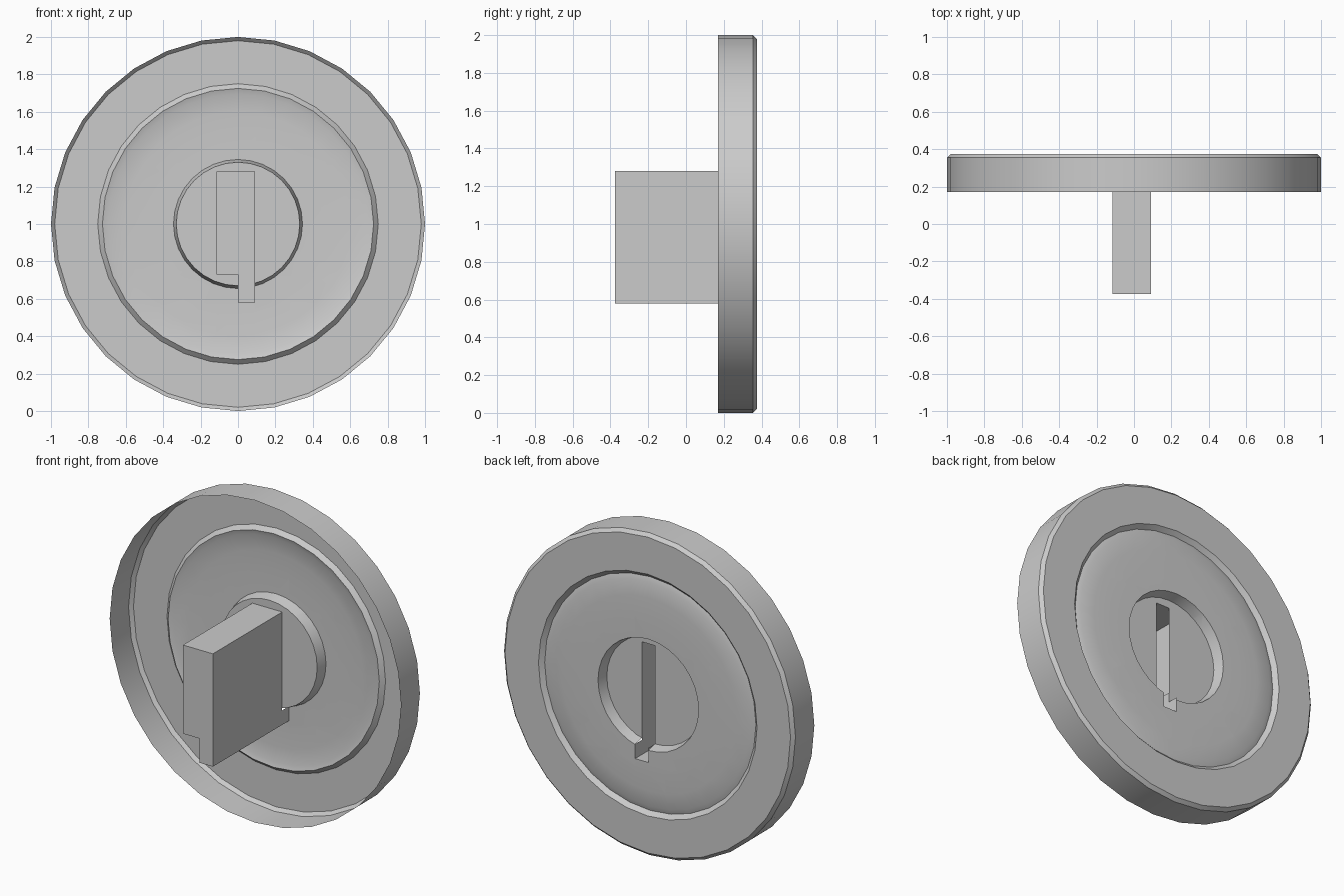
import bpy, bmesh, math

cube = bpy.data.objects.get("Cube")
if cube:
    bpy.data.objects.remove(cube, do_unlink=True)

grey = bpy.data.materials.new("plain_grey")
grey.use_nodes = True
COLOUR = (0.6, 0.6, 0.6, 1)
grey.diffuse_color = COLOUR
grey.node_tree.nodes["Principled BSDF"].inputs["Base Color"].default_value = COLOUR

SEGMENTS = 32
CENTRE_Z = 1.0
FLOOR_Y, DISH_Y, FRONT_Y = 0.305, 0.37, -0.375
LEFT, STEP, RIGHT = -0.115, 0.0, 0.09
TOP, SHOULDER, TIP = 1.28, 0.73, 0.58
HUB_EDGE = 0.67


def finish(bm, name, smooth_angle=None):
    mesh = bpy.data.meshes.new(name)
    bm.to_mesh(mesh)
    bm.free()
    mesh.materials.append(grey)
    obj = bpy.data.objects.new(name, mesh)
    bpy.context.collection.objects.link(obj)
    if smooth_angle:
        bpy.ops.object.select_all(action='DESELECT')
        obj.select_set(True)
        bpy.context.view_layer.objects.active = obj
        bpy.ops.object.shade_smooth_by_angle(angle=math.radians(smooth_angle))
    return obj


def in_keyhole(p):
    upper = LEFT < p.x < RIGHT and SHOULDER < p.z < TOP
    tail = STEP < p.x < RIGHT and TIP < p.z <= SHOULDER
    return upper or tail


# Pressed disc: a thin shell, open at the front, turned around the y axis
profile = [(1.0, 0.17), (1.0, 0.355), (0.98, 0.375), (0.75, 0.375),
           (0.725, 0.35), (0.695, 0.36), (0.6, 0.366), (0.48, 0.37),
           (0.345, DISH_Y), (0.33, FLOOR_Y)]
bm = bmesh.new()
rings = []
for r, y in profile:
    angles = [2 * math.pi * i / SEGMENTS for i in range(SEGMENTS)]
    rings.append([bm.verts.new((r * math.cos(a), y, CENTRE_Z + r * math.sin(a)))
                  for a in angles])
for outer, inner in zip(rings, rings[1:]):
    for i in range(SEGMENTS):
        j = (i + 1) % SEGMENTS
        bm.faces.new((inner[i], inner[j], outer[j], outer[i]))
bm.faces.new(list(reversed(rings[-1])))

# Keyhole slot through the hub floor and the dish below it
cuts = [((x, 0, 0), (1, 0, 0)) for x in (LEFT, STEP, RIGHT)]
cuts += [((0, 0, z), (0, 0, 1)) for z in (TOP, SHOULDER, TIP)]
for point, normal in cuts:
    near = [f for f in bm.faces
            if all(math.hypot(v.co.x, v.co.z - CENTRE_Z) < 0.61 for v in f.verts)
            and (f.calc_center_median().z < SHOULDER or abs(f.normal.y) > 0.99)]
    parts = set(near)
    for f in near:
        parts.update(f.edges)
        parts.update(f.verts)
    bmesh.ops.bisect_plane(bm, geom=list(parts), plane_co=point, plane_no=normal, dist=1e-5)
    bm.normal_update()
slot = [f for f in bm.faces if in_keyhole(f.calc_center_median())]
bmesh.ops.delete(bm, geom=slot, context='FACES')
finish(bm, "disc", 30)

# Hollow key block, closed at the front and open into the slot
outline = [(STEP, SHOULDER), (STEP, HUB_EDGE), (STEP, TIP), (RIGHT, TIP),
           (RIGHT, HUB_EDGE), (RIGHT, TOP), (LEFT, TOP), (LEFT, SHOULDER)]
bm = bmesh.new()
front = [bm.verts.new((x, FRONT_Y, z)) for x, z in outline]
back = [bm.verts.new((x, FLOOR_Y, z)) for x, z in outline]
bm.faces.new(front)
for i in range(len(outline)):
    j = (i + 1) % len(outline)
    bm.faces.new((front[i], back[i], back[j], front[j]))
# The tail reaches past the hub to the dish
tail = range(1, 5)
ends = {i: bm.verts.new((outline[i][0], DISH_Y, outline[i][1])) for i in tail}
for i in list(tail)[:-1]:
    bm.faces.new((back[i], ends[i], ends[i + 1], back[i + 1]))
finish(bm, "key_block")
